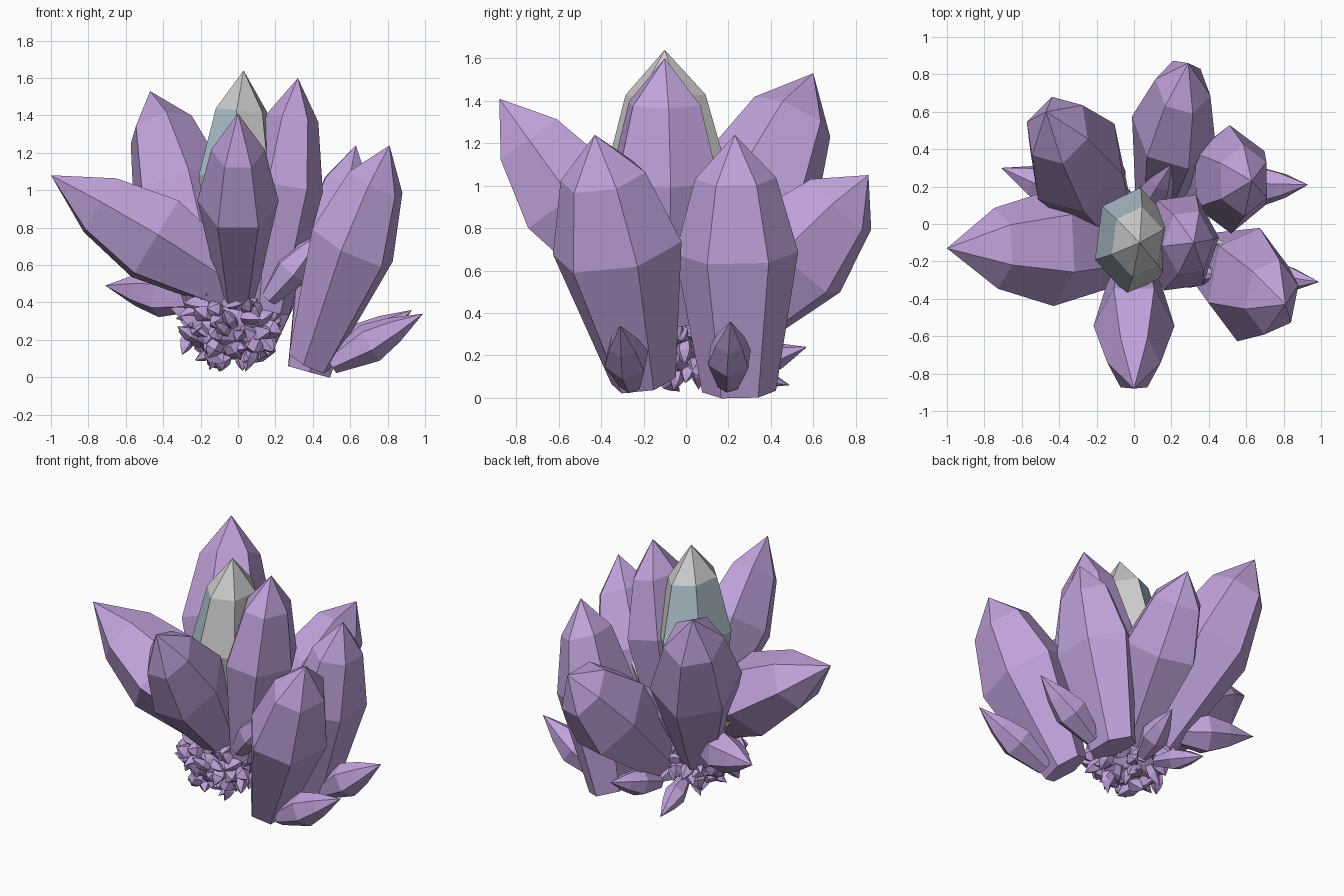
import bpy, bmesh, math, random
from mathutils import Vector

if "Cube" in bpy.data.objects:
    bpy.data.objects.remove(bpy.data.objects["Cube"])

random.seed(7)


def make_material(name, rgb):
    m = bpy.data.materials.new(name)
    m.diffuse_color = (*rgb, 1)
    m.use_nodes = True
    m.node_tree.nodes["Principled BSDF"].inputs["Base Color"].default_value = m.diffuse_color
    return m


purple = make_material("purple_crystal", (0.53, 0.36, 0.71))
blue = make_material("pale_blue_facet", (0.42, 0.53, 0.60))

BROAD = ((0.54, 1.0), (0.83, 0.66))     # big shards: belly and shoulder
SHARP = ((0.42, 1.0), (0.68, 0.66))     # slimmer point for small shards


def add_crystal(bm, base, tip, r, base_scale=0.5, roll=0.0, sides=6,
                squash=(0.75, 1, 1), profile=BROAD):
    """Faceted shard: narrow foot, wide belly, shoulder, point."""
    base, tip = Vector(base), Vector(tip)
    axis = (tip - base).normalized()
    u = axis.cross(Vector((0, 0, 1)))
    u = u.normalized() if u.length > 0.15 else Vector((1, 0, 0))
    v = axis.cross(u).normalized()
    u = v.cross(axis)
    rings = []
    for t, s in ((0, base_scale),) + profile:
        c = base.lerp(tip, t)
        ring = []
        for i in range(sides):
            a = roll + math.tau * i / sides
            o = (u * math.cos(a) + v * math.sin(a)) * r * s
            ring.append(bm.verts.new(c + Vector(o[k] * squash[k] for k in range(3))))
        rings.append(ring)
    point = bm.verts.new(tip)
    faces = [bm.faces.new(rings[0])]
    for i in range(sides):
        j = (i + 1) % sides
        for lo, hi in zip(rings, rings[1:]):
            faces.append(bm.faces.new((lo[i], lo[j], hi[j], hi[i])))
        faces.append(bm.faces.new((rings[2][i], rings[2][j], point)))
    bmesh.ops.recalc_face_normals(bm, faces=faces)


def finish(bm, name, materials):
    me = bpy.data.meshes.new(name)
    for m in materials:
        me.materials.append(m)
    bm.to_mesh(me)
    bm.free()
    ob = bpy.data.objects.new(name, me)
    bpy.context.collection.objects.link(ob)
    return ob


def crystal(name, base, tip, r, material=purple, **kw):
    bm = bmesh.new()
    add_crystal(bm, base, tip, r, **kw)
    return finish(bm, name, [material] if material else [])


# Large shards
crystal("left_shard", (0.05, -0.13, 0.44), (-1.0, -0.13, 1.08), 0.31, roll=0.1,
        squash=(0.85, 1, 0.85), profile=((0.47, 1.0), (0.75, 0.7)))
crystal("front_shard", (0, -0.15, 0.40), (0, -0.88, 1.41), 0.285, base_scale=0.42,
        squash=(0.76, 1, 1), profile=((0.54, 1.0), (0.81, 0.66)))
crystal("back_left_shard", (-0.12, 0.02, 0.32), (-0.47, 0.60, 1.53), 0.31, roll=0.2, squash=(0.88, 1, 1))
crystal("back_shard", (0.12, 0.1, 0.24), (0.29, 0.86, 1.05), 0.3, squash=(0.76, 1, 1))
crystal("tall_right_shard", (0.16, -0.1, 0.35), (0.32, -0.1, 1.60), 0.28, base_scale=0.55,
        roll=0.1, squash=(0.75, 1, 1))
crystal("right_front_shard", (0.38, -0.2, 0.08), (0.81, -0.43, 1.24), 0.315, base_scale=0.5, roll=0.25)
crystal("right_back_shard", (0.38, 0.25, 0.03), (0.63, 0.23, 1.24), 0.29, base_scale=0.6, roll=0.1)

# Grey centre shard, with pale blue facets on its left
bm = bmesh.new()
add_crystal(bm, (-0.04, -0.08, 0.4), (0.03, -0.1, 1.64), 0.29, squash=(0.76, 1, 1), roll=0.35)
for f in bm.faces:
    f.material_index = 1 if f.normal.x < -0.4 and f.normal.z < 0.45 else 0
finish(bm, "centre_shard", [None, blue])

# Medium side shards
medium = [
    ("right_front_offshoot", (0.50, -0.26, 0.07), (0.99, -0.31, 0.34), 0.11),
    ("right_back_offshoot", (0.50, 0.20, 0.07), (0.93, 0.21, 0.36), 0.11),
    ("left_offshoot", (-0.2, 0.1, 0.42), (-0.71, 0.30, 0.49), 0.13),
    ("front_right_offshoot", (0.16, -0.22, 0.42), (0.46, -0.28, 0.78), 0.10),
    ("back_offshoot", (0.08, 0.18, 0.12), (0.17, 0.57, 0.24), 0.09),
    ("low_back_offshoot", (-0.08, 0.12, 0.16), (-0.15, 0.49, 0.06), 0.07),
    ("inner_back_offshoot", (0.05, 0.05, 0.4), (0.20, 0.32, 0.85), 0.10),
]
for name, a, b, r in medium:
    crystal(name, a, b, r, roll=0.4, squash=(1, 1, 1), profile=SHARP)
crystal("grey_right_offshoot", (0.15, -0.12, 0.4), (0.53, -0.12, 0.77), 0.09,
        material=None, profile=SHARP)
crystal("grey_left_offshoot", (-0.05, 0.02, 0.44), (-0.43, 0.11, 0.64), 0.09,
        material=None, profile=SHARP)

# Rough rubble base: a rock core bristling with tiny shards
bm = bmesh.new()
centre = Vector((-0.05, -0.09, 0.285))
radii = Vector((0.24, 0.24, 0.19))
core = bmesh.ops.create_icosphere(bm, subdivisions=2, radius=1)["verts"]
for vert in core:
    k = random.uniform(0.85, 1.0)
    vert.co = centre + Vector(vert.co[i] * radii[i] * k for i in range(3))
count = 110
for i in range(count):
    z = 1 - 2 * (i + 0.5) / count
    a = i * 2.39996
    s = math.sqrt(1 - z * z)
    d = Vector((s * math.cos(a), s * math.sin(a), z))
    p = centre + Vector(d[k] * radii[k] for k in range(3)) * random.uniform(0.75, 0.95)
    jitter = Vector(random.uniform(-1.5, 1.5) for _ in range(3))
    tip = p + (d + jitter).normalized() * random.uniform(0.09, 0.16)
    tip.z = max(tip.z, 0.03)
    add_crystal(bm, p, tip, random.uniform(0.035, 0.055), base_scale=0.8, profile=SHARP,
                roll=random.random(), sides=random.choice((4, 5)), squash=(1, 1, 1))
finish(bm, "rubble_base", [purple])
